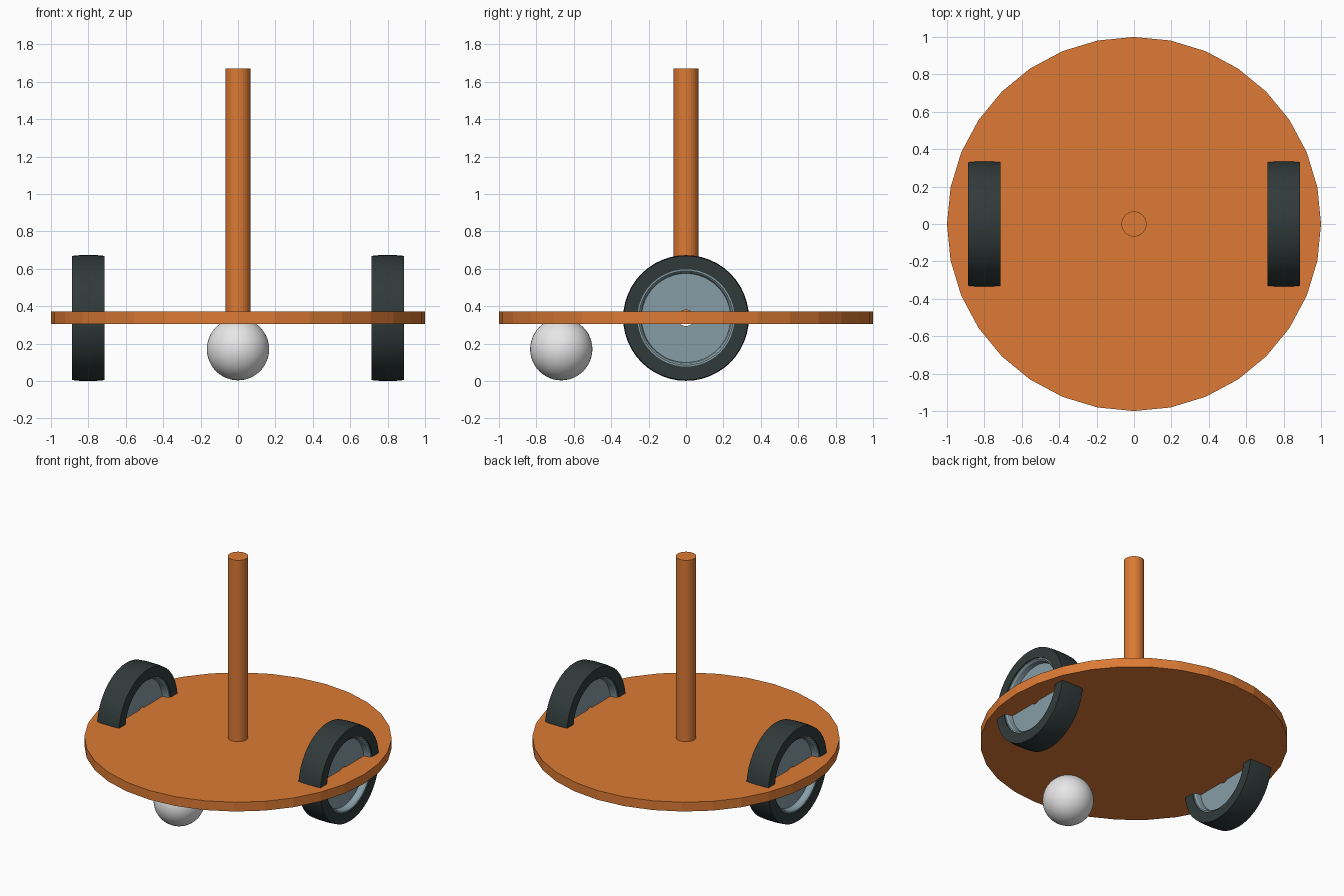
import bpy, bmesh, math

if "Cube" in bpy.data.objects:
    bpy.data.objects.remove(bpy.data.objects["Cube"])


def material(name, rgb):
    m = bpy.data.materials.new(name)
    m.diffuse_color = (*rgb, 1)
    m.use_nodes = True
    m.node_tree.nodes["Principled BSDF"].inputs["Base Color"].default_value = m.diffuse_color
    return m


ORANGE = material("orange", (0.72, 0.195, 0.035))
RUBBER = material("dark_rubber", (0.030, 0.043, 0.042))
STEEL = material("blue_grey", (0.24, 0.34, 0.38))
WHITE = material("white", (0.80, 0.80, 0.80))

AXLE_Z = 0.337
DECK_T = 0.0667


def cylinder(name, radius, z0, z1, mat):
    bpy.ops.mesh.primitive_cylinder_add(vertices=32, radius=radius, depth=z1 - z0,
                                        location=(0, 0, (z0 + z1) / 2))
    ob = bpy.context.object
    ob.name = name
    ob.data.materials.append(mat)
    return ob


def lathe_x(name, half_profile, x, mat, segments=48):
    """Spin a closed (x, radius) outline, mirrored about x = 0, around the axle."""
    outline = half_profile + [(-a, r) for a, r in reversed(half_profile)]
    bm = bmesh.new()
    rings = []
    for i in range(segments):
        t = 2 * math.pi * i / segments
        rings.append([bm.verts.new((a, r * math.sin(t), r * math.cos(t)))
                      for a, r in outline])
    n = len(outline)
    for i in range(segments):
        p, q = rings[i], rings[(i + 1) % segments]
        for j in range(n):
            k = (j + 1) % n
            bm.faces.new((p[j], p[k], q[k], q[j]))
    bmesh.ops.recalc_face_normals(bm, faces=bm.faces)
    mesh = bpy.data.meshes.new(name)
    bm.to_mesh(mesh)
    bm.free()
    ob = bpy.data.objects.new(name, mesh)
    bpy.context.collection.objects.link(ob)
    ob.location = (x, 0, AXLE_Z)
    mesh.materials.append(mat)
    smooth(ob)
    return ob


def smooth(ob):
    bpy.ops.object.select_all(action='DESELECT')
    ob.select_set(True)
    bpy.context.view_layer.objects.active = ob
    bpy.ops.object.shade_smooth_by_angle(angle=math.radians(30))


# round deck and upright post
cylinder("deck", 1.0, AXLE_Z - DECK_T / 2, AXLE_Z + DECK_T / 2, ORANGE)
cylinder("post", 0.0667, AXLE_Z, 1.672, ORANGE)

# caster ball under the front
bpy.ops.mesh.primitive_uv_sphere_add(segments=48, ring_count=24, radius=0.1665,
                                     location=(0, -0.667, 0.170))
ball = bpy.context.object
ball.name = "caster_ball"
ball.data.materials.append(WHITE)
smooth(ball)

# two wheels: slightly crowned tyre around a dished hub with an axle hole
TYRE = [(0.087, 0.260), (0.087, 0.332), (0.045, 0.336)]
HUB = [(0.080, 0.264), (0.080, 0.252), (0.070, 0.243), (0.035, 0.238), (0.035, 0.043)]
for side, x in (("left", -0.8), ("right", 0.8)):
    lathe_x(side + "_tyre", TYRE, x, RUBBER)
    lathe_x(side + "_hub", HUB, x, STEEL)
